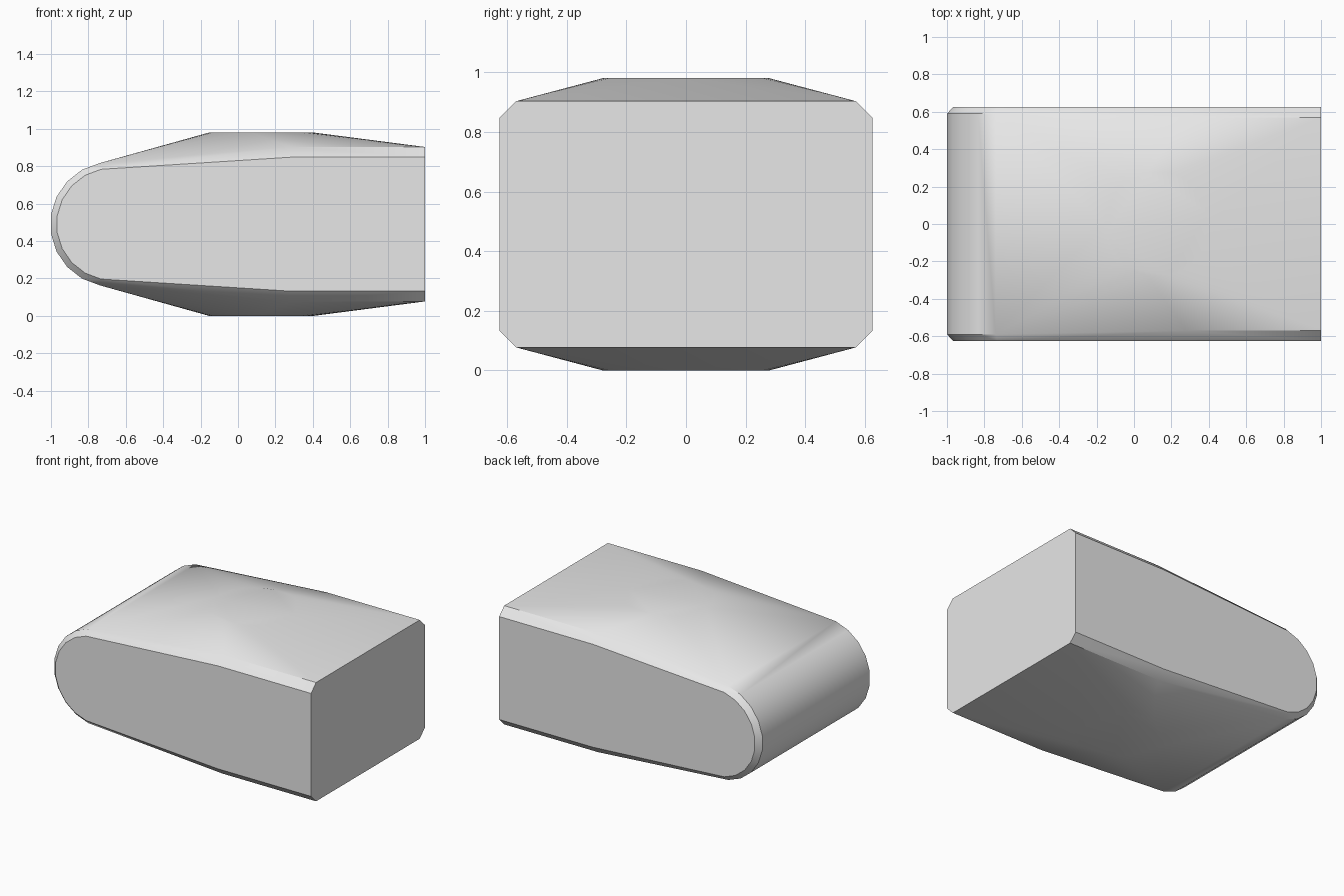
import bpy, bmesh, math

if "Cube" in bpy.data.objects:
    bpy.data.objects.remove(bpy.data.objects["Cube"], do_unlink=True)

MID = 0.49          # mid height of the symmetrical body
NOSE_X = -0.67      # centre of the rounded nose

grey = bpy.data.materials.new("light grey")
grey.use_nodes = True
colour = (0.8, 0.8, 0.8, 1)
grey.diffuse_color = colour
grey.node_tree.nodes["Principled BSDF"].inputs["Base Color"].default_value = colour


def side_outline(radius, nose_y, rear_y, rear_half):
    """Half outline: rounded nose, then a gentle rise to a straight rear."""
    pts = []
    for i in range(5):
        a = math.radians(78 * (i + 0.5) / 4.5)
        pts.append((NOSE_X - radius * math.cos(a), nose_y, radius * math.sin(a)))
    pts += [(x, rear_y, rear_half) for x in (0.28, 1.0)]
    return pts


# outer rim, flat side panel and round crown of the upper quarter
points = side_outline(0.334, 0.59, 0.57, 0.413)
points += side_outline(0.3, 0.625, 0.625, 0.358)
for i in range(17):
    a = math.pi * i / 16
    points.append((0.125 + 0.28 * math.cos(a), 0.28 * math.sin(a), MID))

# mirror the quarter front to back and top to bottom, then wrap it in a skin
bm = bmesh.new()
for x, y, z in points:
    for sy in (1, -1):
        for sz in (1, -1):
            bm.verts.new((x, y * sy, MID + z * sz))
bmesh.ops.remove_doubles(bm, verts=bm.verts, dist=0.0005)
hull = bmesh.ops.convex_hull(bm, input=bm.verts)
loose = {v for v in hull["geom_interior"] + hull["geom_unused"]
         if isinstance(v, bmesh.types.BMVert)}
bmesh.ops.delete(bm, geom=list(loose), context="VERTS")
bmesh.ops.dissolve_limit(bm, angle_limit=math.radians(0.2),
                         verts=bm.verts, edges=bm.edges)
bmesh.ops.recalc_face_normals(bm, faces=bm.faces)

mesh = bpy.data.meshes.new("wedge_body")
bm.to_mesh(mesh)
bm.free()
mesh.materials.append(grey)
body = bpy.data.objects.new("wedge_body", mesh)
bpy.context.collection.objects.link(body)

bpy.context.view_layer.objects.active = body
body.select_set(True)
bpy.ops.object.shade_smooth_by_angle(angle=math.radians(30))
